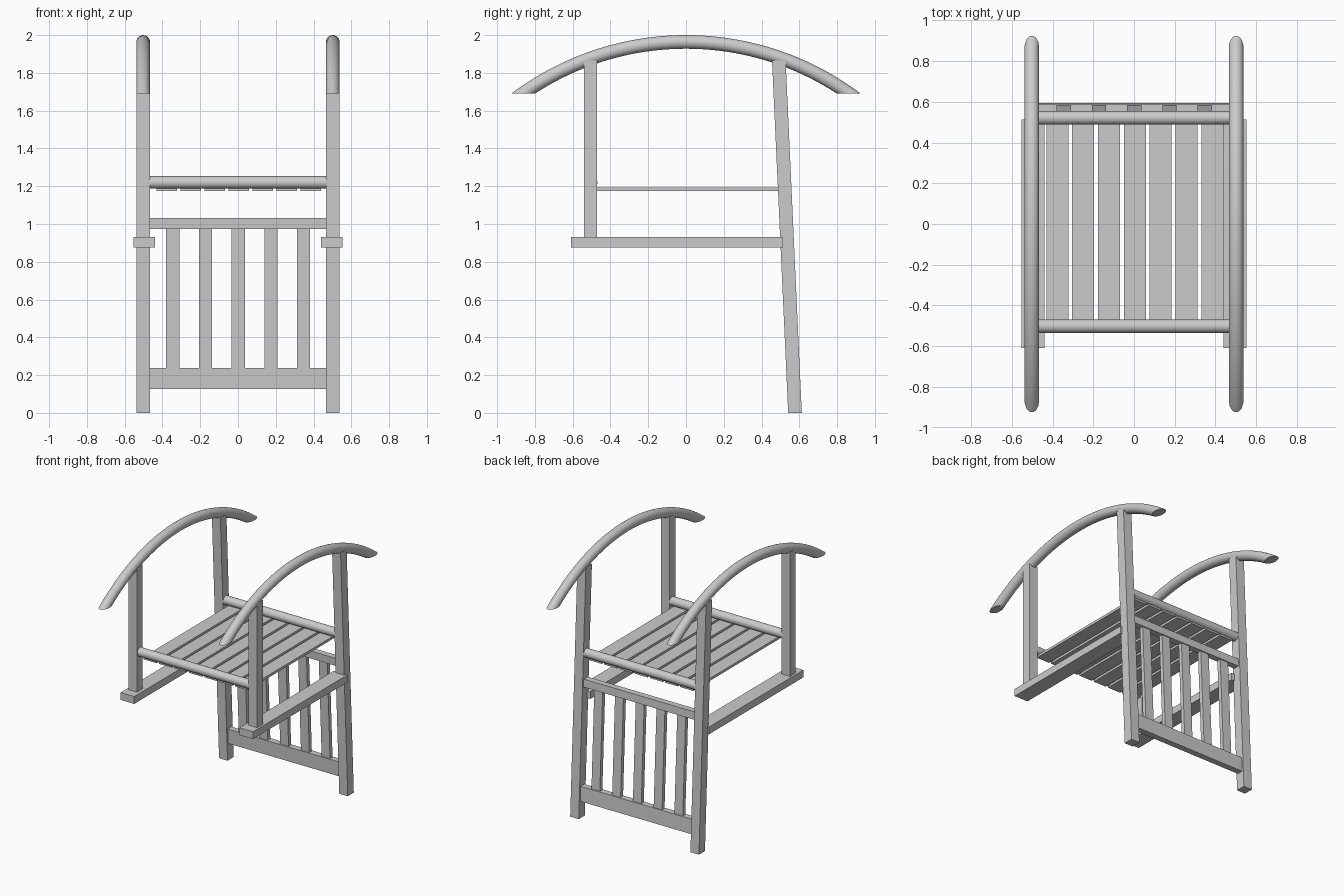
import bpy, bmesh, math
from mathutils import Matrix, Vector

if "Cube" in bpy.data.objects:
    bpy.data.objects.remove(bpy.data.objects["Cube"])

TOP = 1.865


def lean(z):
    # y centre line of the slanted back at height z
    return 0.577 - 0.0855 * z / TOP


def finish(name, bm, smooth=False):
    bmesh.ops.recalc_face_normals(bm, faces=bm.faces)
    me = bpy.data.meshes.new(name)
    bm.to_mesh(me)
    bm.free()
    ob = bpy.data.objects.new(name, me)
    bpy.context.collection.objects.link(ob)
    if smooth:
        bpy.ops.object.select_all(action='DESELECT')
        ob.select_set(True)
        bpy.context.view_layer.objects.active = ob
        bpy.ops.object.shade_smooth_by_angle(angle=math.radians(40))
    return ob


def box(name, x, y, z, slanted=False):
    # x, y, z are (min, max); slanted boxes take y relative to the back line
    bm = bmesh.new()
    bmesh.ops.create_cube(bm, size=1)
    for v in bm.verts:
        p = [r[0] if c < 0 else r[1] for r, c in zip((x, y, z), v.co)]
        if slanted:
            p[1] += lean(p[2])
        v.co = p
    return finish(name, bm)


def rod(name, y, z, r, half):
    bm = bmesh.new()
    m = Matrix.Translation((0, y, z)) @ Matrix.Rotation(math.pi / 2, 4, 'Y')
    bmesh.ops.create_cone(bm, cap_ends=True, segments=32, radius1=r, radius2=r,
                          depth=2 * half, matrix=m)
    return finish(name, bm, True)


def rocker(name, x, zc=0.465, R=1.499, r=0.036, cut=1.69):
    # round tube swept along an arc, ends trimmed level
    bm = bmesh.new()
    n, k = 64, 24
    rings = []
    for i in range(n + 1):
        a = math.radians(-46 + 92 * i / n)
        ring = []
        for j in range(k):
            t = math.tau * j / k
            q = R + r * math.cos(t)
            ring.append(bm.verts.new((x + r * math.sin(t), q * math.sin(a),
                                      zc + q * math.cos(a))))
        rings.append(ring)
    for a, b in zip(rings, rings[1:]):
        for j in range(k):
            bm.faces.new((a[j], a[(j + 1) % k], b[(j + 1) % k], b[j]))
    bmesh.ops.bisect_plane(bm, geom=bm.verts[:] + bm.edges[:] + bm.faces[:],
                           plane_co=Vector((0, 0, cut)), plane_no=Vector((0, 0, 1)),
                           clear_inner=True)
    bmesh.ops.holes_fill(bm, edges=[e for e in bm.edges if e.is_boundary], sides=0)
    return finish(name, bm, True)


# Side parts: legs, armrests and rockers
for s, side in ((-1, "left"), (1, "right")):
    lx = sorted((s * 0.466, s * 0.537))
    box("back_post_" + side, lx, (-0.036, 0.036), (0, TOP), True)
    box("front_leg_" + side, lx, (-0.54, -0.471), (0.92, TOP))
    box("armrest_" + side, sorted((s * 0.439, s * 0.553)), (-0.61, 0.513), (0.875, 0.93))
    rocker("rocker_" + side, s * 0.502)

# Seat rods and slats
rod("front_seat_rod", -0.502, 1.22, 0.033, 0.48)
rod("back_seat_rod", lean(1.22), 1.22, 0.033, 0.48)
for i in range(7):
    c = (i - 3) * 0.127 + 0.004
    box(f"seat_slat_{i + 1}", (c - 0.054, c + 0.054), (-0.51, 0.53), (1.175, 1.194))

# Backrest rails and slats
box("backrest_rail_upper", (-0.47, 0.47), (-0.023, 0.023), (0.974, 1.033), True)
box("backrest_rail_lower", (-0.47, 0.47), (-0.023, 0.023), (0.127, 0.238), True)
for i in range(5):
    c = (i - 2) * 0.173 + 0.001
    box(f"backrest_slat_{i + 1}", (c - 0.035, c + 0.035), (-0.015, 0.015), (0.22, 0.99), True)
